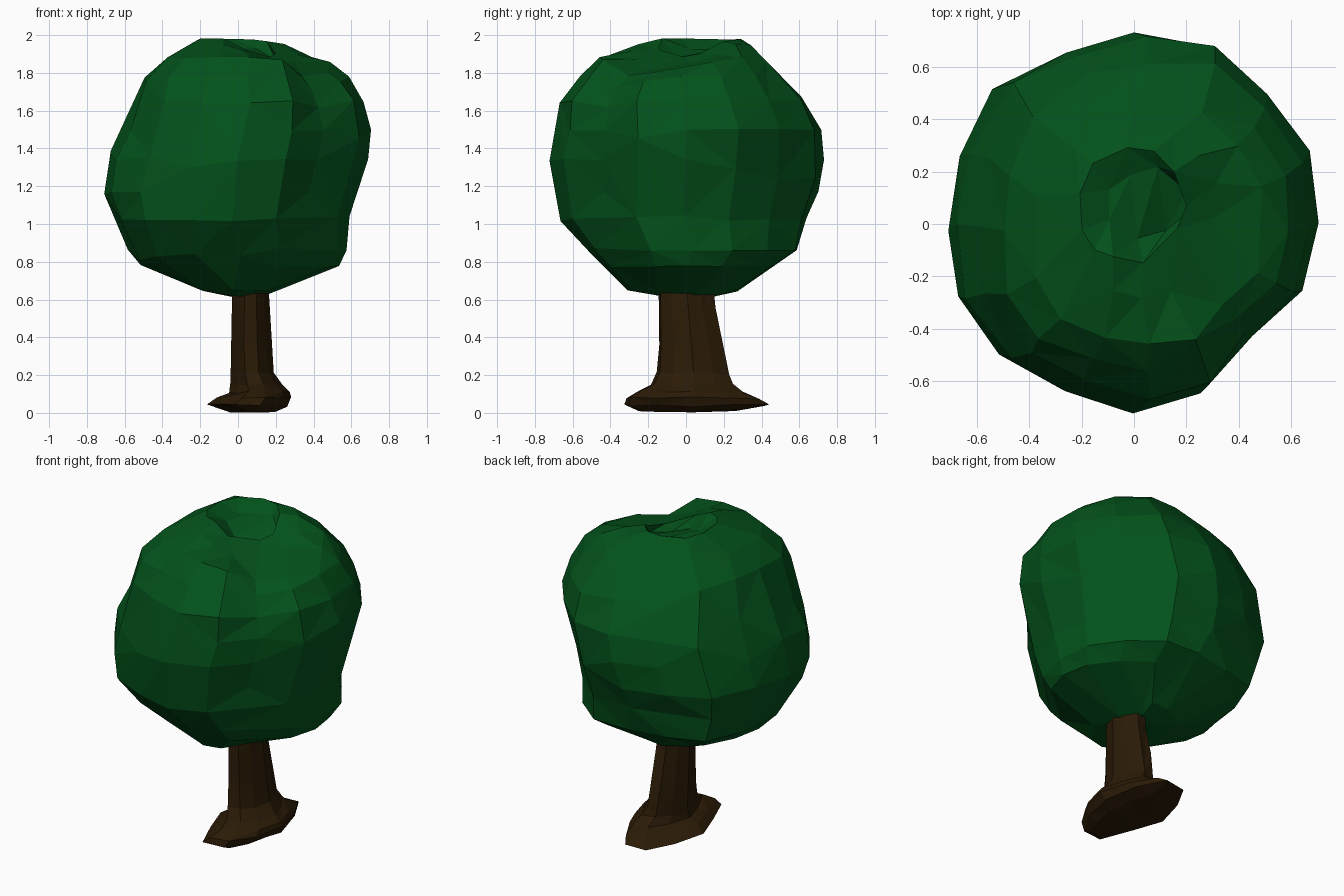
import bpy, bmesh, math, random
from mathutils import Vector

random.seed(11)
if "Cube" in bpy.data.objects:
    bpy.data.objects.remove(bpy.data.objects["Cube"], do_unlink=True)


def material(name, color):
    m = bpy.data.materials.new(name)
    m.use_nodes = True
    m.diffuse_color = color
    m.node_tree.nodes["Principled BSDF"].inputs["Base Color"].default_value = color
    return m


def loft(name, levels, outline, jitter, mat, keep, dents=()):
    """Stack uneven rings given as (z, x min, x max, y min, y max, corner fullness)."""
    bm = bmesh.new()
    n = len(outline)
    rings = []
    for z, x0, x1, y0, y1, full in levels:
        ring = []
        for i, r in enumerate(outline):
            a = math.tau * i / n
            s = r * (1 + full * math.sin(2 * a) ** 2) + random.uniform(-jitter, jitter)
            p = Vector(((x0 + x1) / 2 + (x1 - x0) / 2 * s * math.cos(a),
                        (y0 + y1) / 2 + (y1 - y0) / 2 * s * math.sin(a),
                        z + random.uniform(-jitter, jitter) * 0.4))
            for spot, radius, push in dents:
                d = (p - Vector(spot)).length / radius
                if d < 1:
                    p += Vector(push) * (1 - d * d)
            ring.append(bm.verts.new(p))
        rings.append(ring)
    for a, b in zip(rings, rings[1:]):
        for i in range(n):
            j = (i + 1) % n
            bm.faces.new((a[i], a[j], b[j], b[i]))
    bm.faces.new(rings[0][::-1])
    bm.faces.new(rings[-1])
    bmesh.ops.triangulate(bm, faces=bm.faces[:])
    bmesh.ops.recalc_face_normals(bm, faces=bm.faces[:])
    mesh = bpy.data.meshes.new(name)
    bm.to_mesh(mesh)
    bm.free()
    mesh.materials.append(mat)
    ob = bpy.data.objects.new(name, mesh)
    bpy.context.collection.objects.link(ob)
    # Merge small facets into large, irregular ones
    dec = ob.modifiers.new("facets", "DECIMATE")
    dec.ratio = keep
    return ob


green = material("leaf green", (0.001, 0.085, 0.011, 1))
brown = material("bark brown", (0.024, 0.011, 0.002, 1))

# Leafy crown: lopsided faceted ball with a shallow dish on top
crown_levels = [
    (0.62, -0.08, 0.13, -0.12, 0.18, 0),
    (0.65, -0.22, 0.22, -0.32, 0.28, 0),
    (0.78, -0.51, 0.54, -0.45, 0.47, 0.05),
    (0.86, -0.58, 0.58, -0.53, 0.58, 0.08),
    (1.02, -0.65, 0.59, -0.67, 0.62, 0.06),
    (1.17, -0.71, 0.63, -0.70, 0.69, 0.02),
    (1.34, -0.69, 0.69, -0.73, 0.72, 0),
    (1.50, -0.62, 0.71, -0.70, 0.71, 0.02),
    (1.65, -0.55, 0.67, -0.66, 0.62, 0.06),
    (1.78, -0.49, 0.59, -0.56, 0.50, 0.10),
    (1.88, -0.38, 0.50, -0.46, 0.40, 0.12),
    (1.95, -0.26, 0.32, -0.28, 0.34, 0.10),
    (1.98, -0.21, 0.20, -0.15, 0.29, 0),
    (1.93, -0.12, 0.22, -0.05, 0.20, 0),
]
crown_outline = [1.0, 1.0, 0.96, 1.03, 1.01, 0.98, 1.04, 0.99,
                 1.0, 1.0, 0.98, 0.95, 1.0, 0.95, 0.85, 0.95]
crown_dents = [
    ((0.28, -0.10, 1.95), 0.36, (0, 0, -0.11)),
    ((0.45, -0.36, 1.75), 0.20, (-0.03, 0.02, -0.05)),
]
loft("crown", crown_levels, crown_outline, 0.012, green, 0.65, crown_dents)

# Trunk: flares into an uneven foot stretched front to back
trunk_levels = [
    (0.01, -0.04, 0.19, -0.25, 0.28, 0),
    (0.04, -0.16, 0.26, -0.32, 0.44, 0),
    (0.08, -0.11, 0.28, -0.31, 0.39, 0),
    (0.11, -0.05, 0.27, -0.25, 0.31, 0),
    (0.15, -0.04, 0.23, -0.18, 0.25, 0),
    (0.21, -0.04, 0.19, -0.15, 0.23, 0),
    (0.36, -0.035, 0.175, -0.14, 0.20, 0),
    (0.55, -0.03, 0.165, -0.145, 0.155, 0),
    (0.72, -0.03, 0.16, -0.14, 0.145, 0),
]
trunk_outline = [1.0, 0.92, 1.04, 1.0, 0.9, 1.0, 0.88, 1.06, 1.0, 0.94]
loft("trunk", trunk_levels, trunk_outline, 0.02, brown, 0.8)
